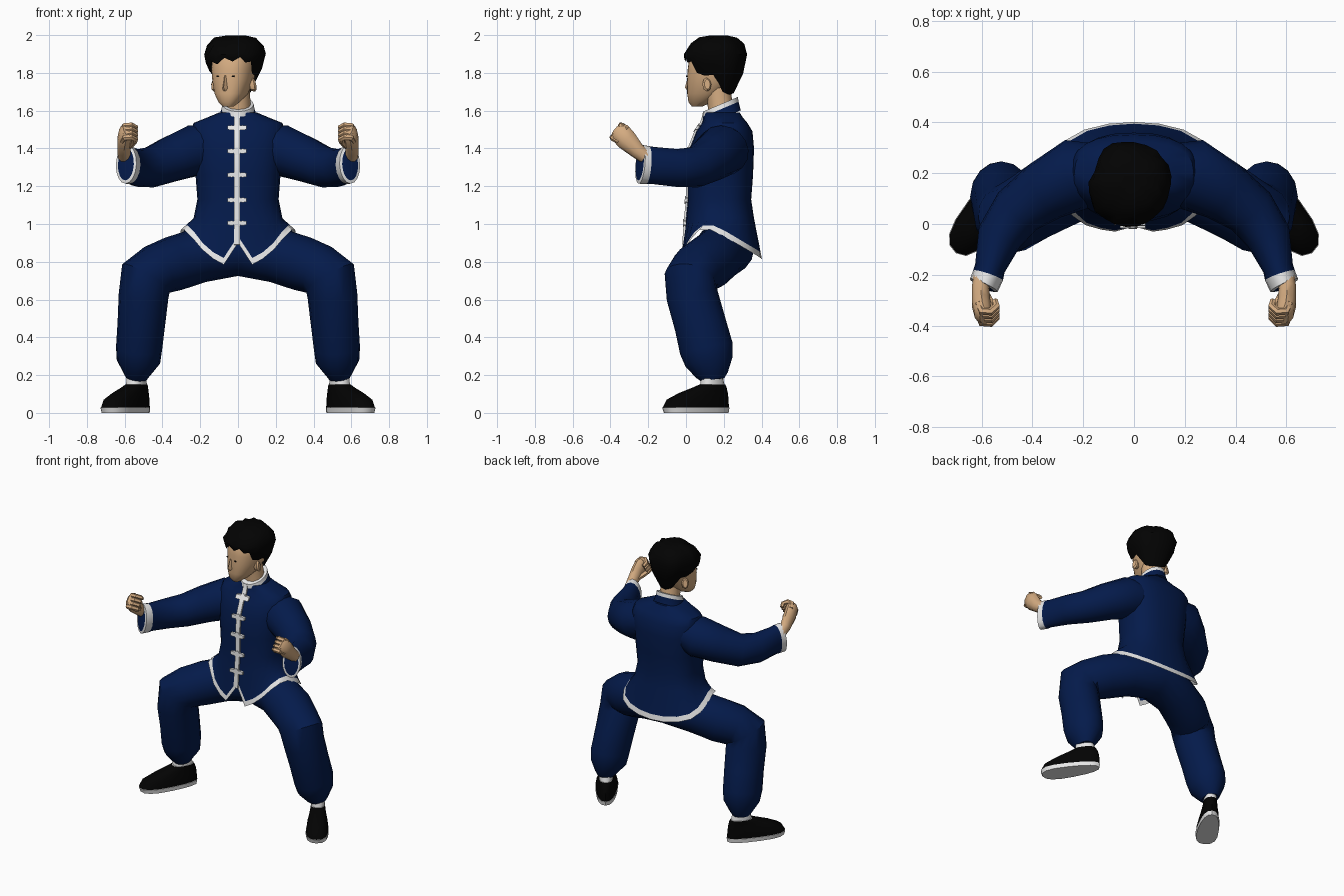
import bpy, bmesh, math, random
from mathutils import Vector, Matrix

random.seed(4)


def material(name, rgb):
    m = bpy.data.materials.new(name)
    m.diffuse_color = (*rgb, 1)
    return m


BLUE = material("navy cloth", (0.0012, 0.0105, 0.070))
WHITE = material("white trim", (0.90, 0.90, 0.90))
HAIR = material("black hair", (0.0008, 0.0008, 0.0008))
SKIN = material("skin", (0.66, 0.41, 0.22))


def loft(name, rings, mats, segs=None, caps=(True, True), mirror=False, matrix=None):
    """Skin a list of rings; segs gives the material index of each band."""
    bm = bmesh.new()
    vs = [[bm.verts.new(p) for p in r] for r in rings]
    n = len(rings[0])
    for i in range(len(vs) - 1):
        for j in range(n):
            k = (j + 1) % n
            f = bm.faces.new((vs[i][j], vs[i][k], vs[i + 1][k], vs[i + 1][j]))
            f.material_index = segs[i] if segs else 0
    if caps[0]:
        bm.faces.new(vs[0]).material_index = segs[0] if segs else 0
    if caps[1]:
        bm.faces.new(vs[-1]).material_index = segs[-1] if segs else 0
    bmesh.ops.recalc_face_normals(bm, faces=bm.faces[:])
    me = bpy.data.meshes.new(name)
    bm.to_mesh(me)
    bm.free()
    for m in mats:
        me.materials.append(m)
    ob = bpy.data.objects.new(name, me)
    bpy.context.collection.objects.link(ob)
    if mirror:
        ob.modifiers.new("Mirror", 'MIRROR')
    if matrix:
        ob.matrix_world = matrix
    return ob


def oval(z, hw, yf, yb, n=24, p=0.8):
    """Horizontal rounded ring, first point at the front."""
    pw = lambda v: math.copysign(abs(v) ** p, v) if abs(v) > 1e-6 else 0
    ring = []
    for i in range(n):
        a = 2 * math.pi * i / n
        ring.append(Vector((hw * pw(math.sin(a)), (yf + yb) / 2 - (yb - yf) / 2 * pw(math.cos(a)), z)))
    return ring


def tube(name, pts, mats, ref, n=12, phase=0, **kw):
    """Limb through (x, y, z, radius along ref, radius across)."""
    c = [Vector(p[:3]) for p in pts]
    rings = []
    for i, p in enumerate(pts):
        a, b = c[max(i - 1, 0)], c[min(i + 1, len(c) - 1)]
        t = ((c[i] - a).normalized() + (b - c[i]).normalized()).normalized()
        r = Vector(ref)
        u = (r - t * r.dot(t)).normalized()
        v = t.cross(u)
        angles = [2 * math.pi * k / n + phase for k in range(n)]
        rings.append([c[i] + u * p[3] * math.cos(a) + v * p[4] * math.sin(a) for a in angles])
    return loft(name, rings, mats, **kw)


# Jacket body with a slit front, raised sides and a white hem
body = [(1.03, .235, .0, .36), (1.13, .215, .01, .345), (1.26, .225, .01, .355), (1.40, .24, .02, .36),
        (1.49, .25, .055, .352), (1.535, .235, .085, .325), (1.565, .16, .095, .30), (1.59, .10, .10, .285)]
half = [(0, -.01, .90), (.075, -.03, .785), (.13, -.022, .815), (.19, -.005, .865), (.24, .03, .925),
        (.285, .07, .968), (.302, .13, .97), (.31, .20, .935), (.305, .27, .895), (.27, .33, .86),
        (.195, .372, .835), (.10, .395, .82), (0, .402, .815)]
hem = [Vector(p) for p in half] + [Vector((-p[0], p[1], p[2])) for p in half[11:0:-1]]
rings = [oval(*b) for b in body]
lift = [h.lerp(w, 0.036 / (w - h).length) for h, w in zip(hem, rings[0])]
loft("jacket_body", [hem, lift] + rings, [BLUE, WHITE], [1] + [0] * 8, caps=(False, True))

# Standing collar, higher at the back
collar = [oval(z, hw, yf, yb, 16, 1) for z, hw, yf, yb in
          [(1.56, .105, .09, .29), (1.610, .088, .088, .278), (1.637, .083, .09, .275)]]
for r in collar:
    for v in r:
        v.z += 0.42 * (v.y - 0.19)
loft("collar", collar, [BLUE, WHITE], [0, 1])

# Front closing strip and knotted buttons
front = [(-.005, -.012, .89)] + [(-.005, b[2] - .002, b[0]) for b in body]
tube("front_strip", [(*p, .023, .012) for p in front], [WHITE], (1, 0, 0), 4, phase=math.pi / 4)


def front_y(z):
    for a, b in zip(body, body[1:]):
        if a[0] <= z <= b[0]:
            return a[2] + (b[2] - a[2]) * (z - a[0]) / (b[0] - a[0])
    return body[0][2]


for z in (1.51, 1.386, 1.26, 1.127, 1.005):
    side = [(-.05, .010), (-.03, .013), (-.018, .011), (-.008, .022), (.008, .022), (.018, .011), (.03, .013),
            (.05, .010)]
    edge = side + [(x, -h) for x, h in side[::-1]]
    loft("button_loop", [[Vector((x - .005, front_y(z + h) - d, z + h)) for x, h in edge] for d in (0, .016)],
         [WHITE])

# Sleeves with white cuffs
tube("sleeve", [(.08, .21, 1.42, .10, .10), (.23, .195, 1.39, .136, .142), (.35, .13, 1.345, .122, .122),
                (.46, .05, 1.30, .108, .105), (.53, -.05, 1.297, .10, .09), (.568, -.175, 1.310, .098, .060),
                (.575, -.203, 1.312, .101, .062), (.592, -.242, 1.316, .103, .060),
                (.5935, -.245, 1.3163, .086, .047), (.595, -.248, 1.3166, .05, .02)],
     [BLUE, WHITE], (0, 0, 1), 16, segs=[0, 0, 0, 0, 0, 0, 1, 1, 0], mirror=True)

# Raised fists: palm, four curled fingers and a thumb
tube("palm", [(.597, -.20, 1.345, .036, .036), (.605, -.26, 1.39, .042, .036), (.602, -.315, 1.445, .056, .038),
              (.595, -.35, 1.485, .056, .036), (.585, -.365, 1.50, .04, .026)], [SKIN], (0, .6, .8), 10, mirror=True)
for i in range(4):
    o = (i - 1.5) * .025
    y, z = -.358 + o * .6, 1.488 + o * .85
    tube("finger", [(.612, y + .025, z - .02, .014, .015), (.600, y - .008, z, .016, .016),
                    (.565, y - .01, z + .003, .016, .016), (.542, y + .012, z - .008, .015, .015),
                    (.548, y + .035, z - .025, .012, .012)], [SKIN], (0, .6, .8), 6, mirror=True)
tube("thumb", [(.590, -.27, 1.40, .016, .018), (.562, -.32, 1.425, .018, .018), (.550, -.36, 1.438, .017, .016),
               (.555, -.385, 1.452, .010, .010)], [SKIN], (0, .6, .8), 6, mirror=True)

# Trousers: one tube from ankle to ankle through the hips
leg = [(.20, .165, .835, .14, .145), (.34, .11, .79, .148, .145), (.43, .055, .757, .14, .138),
       (.487, .022, .715, .137, .145), (.50, .033, .62, .137, .132), (.512, .075, .47, .137, .126),
       (.524, .108, .34, .142, .122), (.527, .122, .27, .127, .115), (.535, .137, .20, .085, .068),
       (.536, .14, .175, .062, .052)]
path = [(-p[0], *p[1:]) for p in leg[::-1]] + [(0, .20, .865, .16, .14)] + leg
tube("trousers", path, [BLUE], (0, 1, 0), 16)

# Shoes turned outward, wide at the ball, with white soles and socks
shoe = [(0, .070, -.292, .10), (.028, .073, -.302, .105), (.029, .070, -.299, .102), (.07, .067, -.275, .10),
        (.105, .058, -.20, .095), (.135, .053, -.11, .085), (.15, .052, -.07, .075), (.151, .049, -.065, .07),
        (.21, .047, -.055, .055)]
turn = Matrix.Translation((.537, .138, 0)) @ Matrix.Rotation(math.radians(33), 4, 'Z')
outline = [oval(*s, 16, .8) for s in shoe]
for r in outline:
    for v in r:
        v.x *= .88 - 1.1 * max(min(v.y, .1), -.25)
loft("shoe", [[turn @ v for v in r] for r in outline], [HAIR, WHITE], [1, 1, 0, 0, 0, 0, 1, 1], mirror=True)

# Neck
tube("neck", [(0, .195, 1.54, .075, .075), (0, .18, 1.64, .066, .066), (-.005, .165, 1.74, .066, .066)],
     [SKIN], (1, 0, 0), 12)

# Head, turned a little to one side around the neck
PIV = .165
HEAD = Matrix.Translation((-.014, PIV, 0)) @ Matrix.Rotation(math.radians(-20), 4, 'Z')


def head_oval(z, hw, yf, yb, n=24, p=.85):
    return oval(z, hw, yf - PIV, yb - PIV, n, p)


loft("head", [head_oval(*h) for h in [(1.622, .028, .025, .08), (1.645, .054, .008, .13), (1.69, .084, .003, .20),
                                      (1.76, .104, .004, .26), (1.82, .112, .008, .28), (1.90, .11, .02, .28),
                                      (1.95, .07, .07, .25)]], [SKIN], matrix=HEAD)
nose = [[Vector((-.007, -.156, 1.785)), Vector((.007, -.156, 1.785)), Vector((0, -.163, 1.785))],
        [Vector((-.018, -.155, 1.715)), Vector((.018, -.155, 1.715)), Vector((0, -.182, 1.722))],
        [Vector((-.012, -.155, 1.703)), Vector((.012, -.155, 1.703)), Vector((0, -.166, 1.705))]]
loft("nose", nose, [SKIN], matrix=HEAD)
tube("ear", [(.09, -.025, 1.735, .03, .02), (.110, -.018, 1.738, .038, .024), (.118, -.013, 1.74, .028, .016)],
     [SKIN], (0, 0, 1), 8, mirror=True, matrix=HEAD)
tube("eye", [(.043, -.150, 1.782, .005, .007), (.0435, -.157, 1.782, .005, .007)], [HAIR], (0, 0, 1), 8,
     mirror=True, matrix=HEAD)

# Hair: a cap with a jagged fringe, sideburns and a low nape
low = [1.88, 1.86, 1.885, 1.855, 1.86, 1.80, 1.785, 1.79, 1.745, 1.70, 1.69, 1.685, 1.69,
       1.69, 1.70, 1.71, 1.75, 1.79, 1.79, 1.81, 1.835, 1.83, 1.86, 1.845]
rim = [head_oval(z, .088 + (z - 1.69) * .31, -.004, .25 + (z - 1.69) * .32)[i] for i, z in enumerate(low)]
crown = [head_oval(*h) for h in [(1.90, .155, -.005, .322), (1.95, .142, .025, .302), (1.982, .108, .07, .265),
                                 (1.998, .05, .13, .22)]]
middle = []
for a, b in zip(rim, crown[0]):
    m = a.lerp(b, .5)
    s = 1 + (b.z - a.z) * .55
    middle.append(Vector((m.x * s, m.y * s, m.z)))
for r in crown[:3]:
    for v in r:
        v += Vector((random.uniform(-1, 1), random.uniform(-1, 1), random.uniform(-1, 1))) * .008
loft("hair", [rim, middle] + crown, [HAIR], caps=(False, True), matrix=HEAD)

# Smooth shading with hard edges kept
bpy.ops.object.select_all(action='DESELECT')
for ob in bpy.context.collection.objects:
    ob.select_set(True)
    bpy.context.view_layer.objects.active = ob
bpy.ops.object.shade_smooth_by_angle(angle=math.radians(40))
